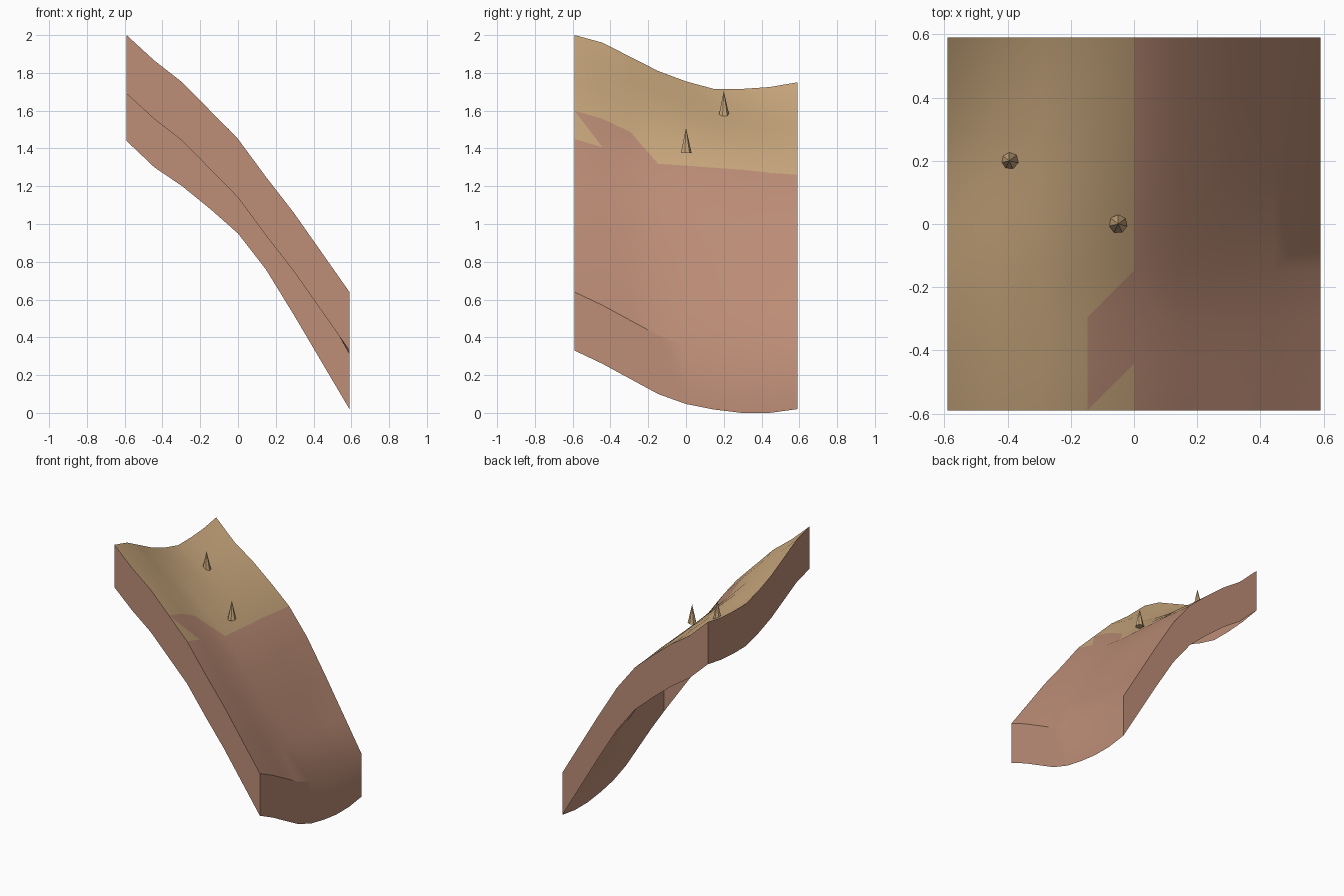
import bpy, bmesh, math

cube = bpy.data.objects.get("Cube")
if cube:
    bpy.data.objects.remove(cube, do_unlink=True)


def material(name, rgb):
    m = bpy.data.materials.new(name)
    m.use_nodes = True
    colour = (*rgb, 1)
    m.diffuse_color = colour
    m.node_tree.nodes["Principled BSDF"].inputs["Base Color"].default_value = colour
    return m


sand = material("sand", (0.60, 0.40, 0.21))
clay = material("clay", (0.51, 0.27, 0.185))

HALF, N, DEPTH = 0.59, 8, 0.31

# Edge profiles of the slope, each from the low to the high coordinate
front = [2.0, 1.865, 1.75, 1.60, 1.45, 1.25, 1.06, 0.85, 0.64]
back = [1.75, 1.61, 1.51, 1.39, 1.26, 1.07, 0.83, 0.58, 0.33]
high = [2.0, 1.96, 1.885, 1.81, 1.755, 1.715, 1.715, 1.725, 1.75]
low = [0.64, 0.57, 0.49, 0.41, 0.357, 0.328, 0.31, 0.31, 0.33]


def mix(a, b, t):
    return a + (b - a) * t


def height(i, j):
    """Blend the four edge profiles, plus a gentle swell in the middle."""
    u, v = i / N, j / N
    corners = mix(mix(front[0], front[N], u), mix(back[0], back[N], u), v)
    z = mix(high[j], low[j], u) + mix(front[i], back[i], v) - corners
    t = max(0, (j - 2) / (N - 2))
    return z + 0.09 * math.sin(math.pi * u) * math.sin(math.pi * t)


def is_clay(i, j, upper):
    """Bare clay covers the lower half and creeps up near the front."""
    return i >= 4 or (i == 3 and (j == 1 or (j == 0 and upper) or (j == 2 and not upper)))


def finish(bm, name, mats, smooth):
    mesh = bpy.data.meshes.new(name)
    bm.to_mesh(mesh)
    bm.free()
    for m in mats:
        mesh.materials.append(m)
    ob = bpy.data.objects.new(name, mesh)
    bpy.context.collection.objects.link(ob)
    if smooth:
        bpy.ops.object.select_all(action="DESELECT")
        ob.select_set(True)
        bpy.context.view_layer.objects.active = ob
        bpy.ops.object.shade_smooth_by_angle(angle=math.radians(30))
    return ob


# Sloping ground surface
bm = bmesh.new()
grid = {}
for i in range(N + 1):
    for j in range(N + 1):
        x, y = mix(-HALF, HALF, i / N), mix(-HALF, HALF, j / N)
        grid[i, j] = bm.verts.new((x, y, height(i, j)))
for i in range(N):
    for j in range(N):
        a, b, c, d = grid[i, j], grid[i + 1, j], grid[i + 1, j + 1], grid[i, j + 1]
        for tri, upper in (((a, b, c), False), ((a, c, d), True)):
            bm.faces.new(tri).material_index = int(is_clay(i, j, upper))

# Skirt walls hanging from the rim, open underneath
rim = [(k, 0) for k in range(N)] + [(N, k) for k in range(N)]
rim += [(N - k, N) for k in range(N)] + [(0, N - k) for k in range(N)]
top = [grid[p] for p in rim]
bottom = [bm.verts.new((v.co.x, v.co.y, v.co.z - DEPTH)) for v in top]
for k in range(len(top)):
    n = (k + 1) % len(top)
    bm.faces.new((top[k], bottom[k], bottom[n], top[n])).material_index = 1
finish(bm, "sloping_ground", [sand, clay], True)

# Small seven-sided spikes standing on the slope
for name, place in (("upper_spike", (-0.395, 0.2, 1.57)), ("lower_spike", (-0.05, 0, 1.375))):
    bm = bmesh.new()
    bmesh.ops.create_cone(bm, cap_ends=True, segments=7, radius1=0.03, radius2=0, depth=0.135)
    bmesh.ops.translate(bm, verts=bm.verts, vec=(0, 0, 0.0675))
    ob = finish(bm, name, [sand], False)
    ob.location = place
